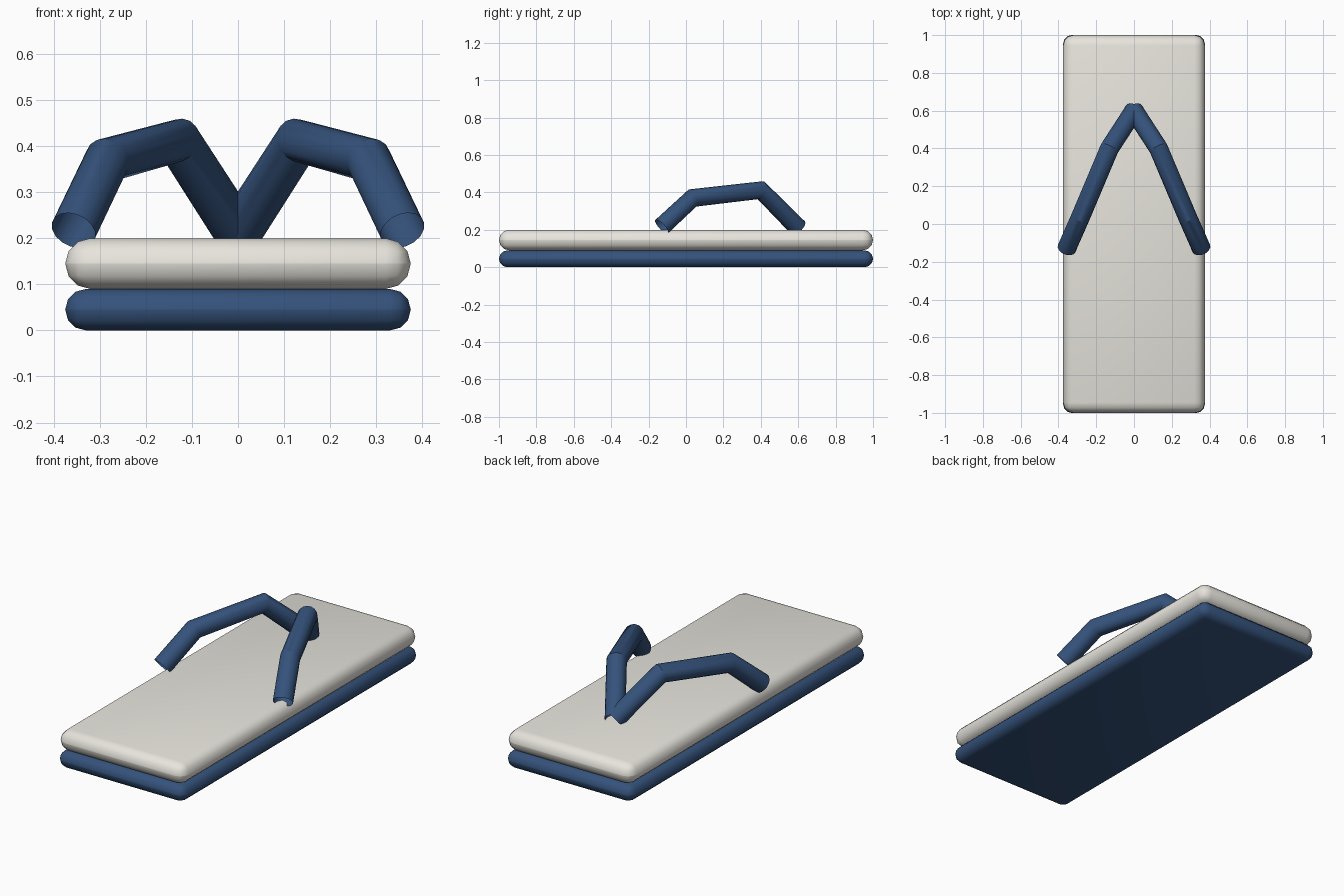
import bpy

if "Cube" in bpy.data.objects:
    bpy.data.objects.remove(bpy.data.objects["Cube"])


def material(name, color):
    mat = bpy.data.materials.new(name)
    mat.diffuse_color = color
    mat.use_nodes = True
    mat.node_tree.nodes["Principled BSDF"].inputs["Base Color"].default_value = mat.diffuse_color
    return mat


blue = material("blue_rubber", (0.035, 0.085, 0.2, 1))
cream = material("cream_foam", (0.8, 0.78, 0.72, 1))


def slab(name, z0, z1, mat):
    # fully rounded rectangular layer
    bpy.ops.mesh.primitive_cube_add(size=1, location=(0, 0, (z0 + z1) / 2))
    ob = bpy.context.object
    ob.name = name
    ob.scale = (0.75, 2.0, z1 - z0)
    bpy.ops.object.transform_apply(location=False, rotation=False, scale=True)
    bev = ob.modifiers.new("rounding", 'BEVEL')
    bev.width = (z1 - z0) / 2 - 0.0002
    bev.segments = 3
    bev.limit_method = 'NONE'
    bpy.ops.object.modifier_apply(modifier=bev.name)
    bpy.ops.object.shade_smooth_by_angle()
    ob.data.materials.append(mat)


def strap(name, side):
    # open tube from the toe post over the foot to the sole edge
    path = [(0, 0.6, 0.21), (0.13, 0.4, 0.412),
            (0.284, 0.035, 0.37), (0.357, -0.13, 0.217)]
    curve = bpy.data.curves.new(name, 'CURVE')
    curve.dimensions = '3D'
    curve.bevel_depth = 0.05
    curve.bevel_resolution = 6
    spline = curve.splines.new('POLY')
    spline.points.add(len(path) - 1)
    for point, (x, y, z) in zip(spline.points, path):
        point.co = (x * side, y, z, 1)
    curve.materials.append(blue)
    ob = bpy.data.objects.new(name, curve)
    bpy.context.collection.objects.link(ob)
    # mesh with smooth sides and crisp bends
    bpy.ops.object.select_all(action='DESELECT')
    ob.select_set(True)
    bpy.context.view_layer.objects.active = ob
    bpy.ops.object.convert(target='MESH')
    bpy.ops.object.shade_smooth_by_angle()


slab("outsole", 0.0, 0.09, blue)
slab("footbed", 0.09, 0.20, cream)
strap("strap_left", -1)
strap("strap_right", 1)
